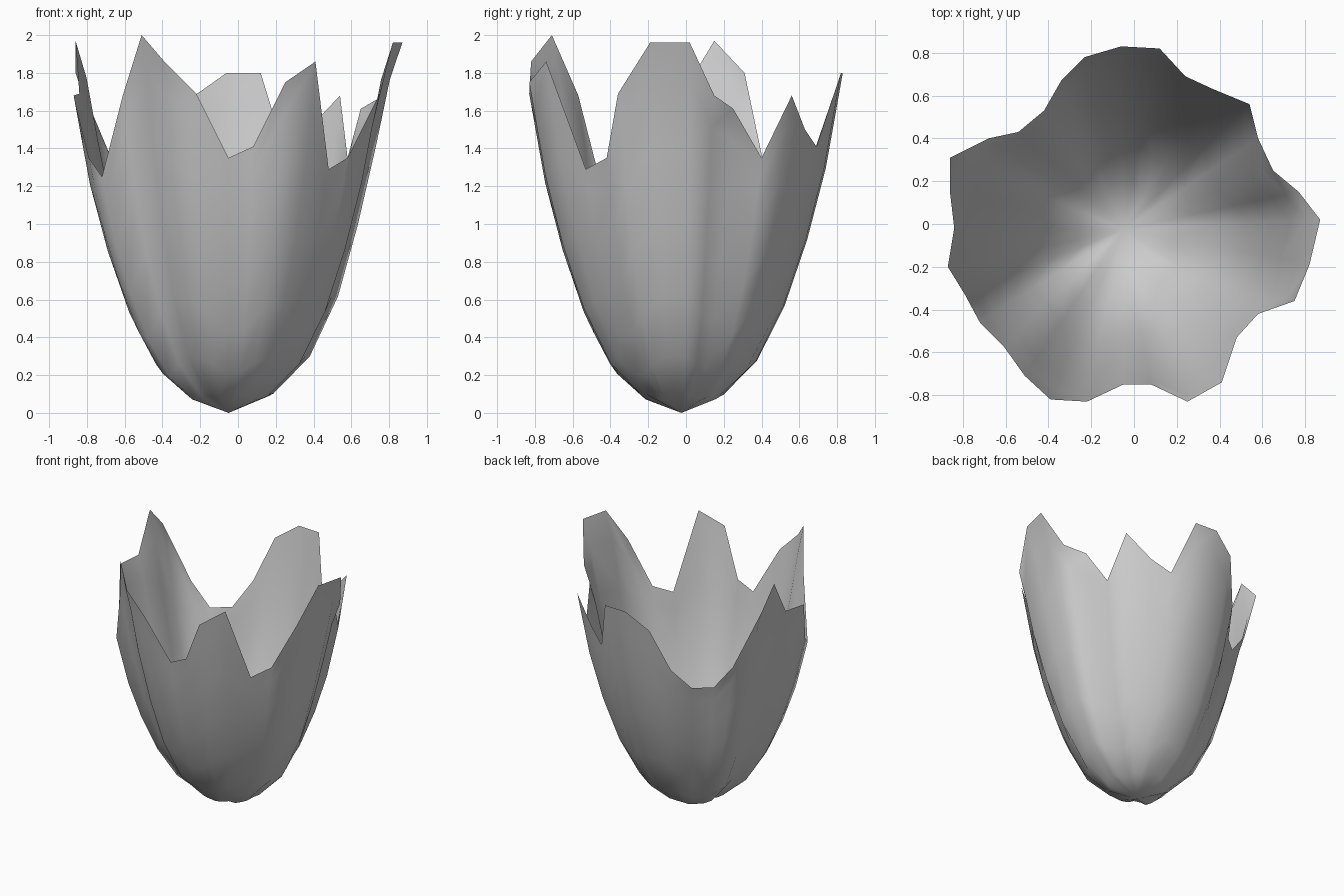
import bpy, bmesh
from mathutils import Vector

# Wavy rim of the flower cup, counter-clockwise from +x
RIM = [
    (.87, .02, 1.96), (.77, .15, 1.68), (.65, .25, 1.61), (.58, .40, 1.35),
    (.54, .56, 1.68), (.37, .63, 1.50), (.24, .69, 1.41), (.12, .82, 1.80),
    (-.06, .83, 1.80), (-.23, .78, 1.68), (-.34, .67, 1.36), (-.42, .53, 1.19),
    (-.54, .43, 1.19), (-.68, .40, 1.37), (-.86, .31, 1.80), (-.86, .15, 1.97),
    (-.84, -.02, 1.69), (-.87, -.20, 1.68), (-.79, -.33, 1.35), (-.72, -.46, 1.25),
    (-.61, -.57, 1.68), (-.51, -.71, 2.00), (-.39, -.82, 1.86), (-.22, -.83, 1.69),
    (-.05, -.75, 1.35), (.08, -.75, 1.41), (.25, -.83, 1.75), (.41, -.74, 1.86),
    (.48, -.53, 1.29), (.58, -.42, 1.35), (.75, -.36, 1.69), (.82, -.19, 1.96),
]
# Cup profile from base to rim: (radius fraction, height fraction, pinch below rim)
PROFILE = [(.26, .053, 0), (.468, .153, 0), (.64, .315, .01), (.78, .51, .035),
           (.895, .72, .047), (.963, .9, .035), (1, 1, 0)]
# Side petals that are drawn in below a flared lip: rim index -> strength
PINCH = {0: 1, 1: 1, 2: .7, 31: 1, 30: .3, 11: .4, 12: .4,
         13: .5, 14: 1, 15: 1, 16: .5, 21: .4, 22: .4}
BASE = Vector((-.05, -.025, 0))

# Petal cup: rim columns swept down the profile to the base point
bm = bmesh.new()
tip = bm.verts.new(BASE)
rings = []
for radius, h, pinch in PROFILE:
    ring = []
    for i, (x, y, z) in enumerate(RIM):
        r = radius - pinch * PINCH.get(i, 0)
        ring.append(bm.verts.new((BASE.x + (x - BASE.x) * r,
                                  BASE.y + (y - BASE.y) * r, z * h)))
    rings.append(ring)
n = len(RIM)
for i in range(n):
    j = (i + 1) % n
    bm.faces.new((tip, rings[0][j], rings[0][i]))
    for low, high in zip(rings, rings[1:]):
        bm.faces.new((low[i], low[j], high[j], high[i]))

for f in bm.faces:
    f.smooth = True
mesh = bpy.data.meshes.new("petal_cup")
bm.to_mesh(mesh)
bm.free()
cup = bpy.data.objects.new("petal_cup", mesh)
bpy.context.collection.objects.link(cup)
